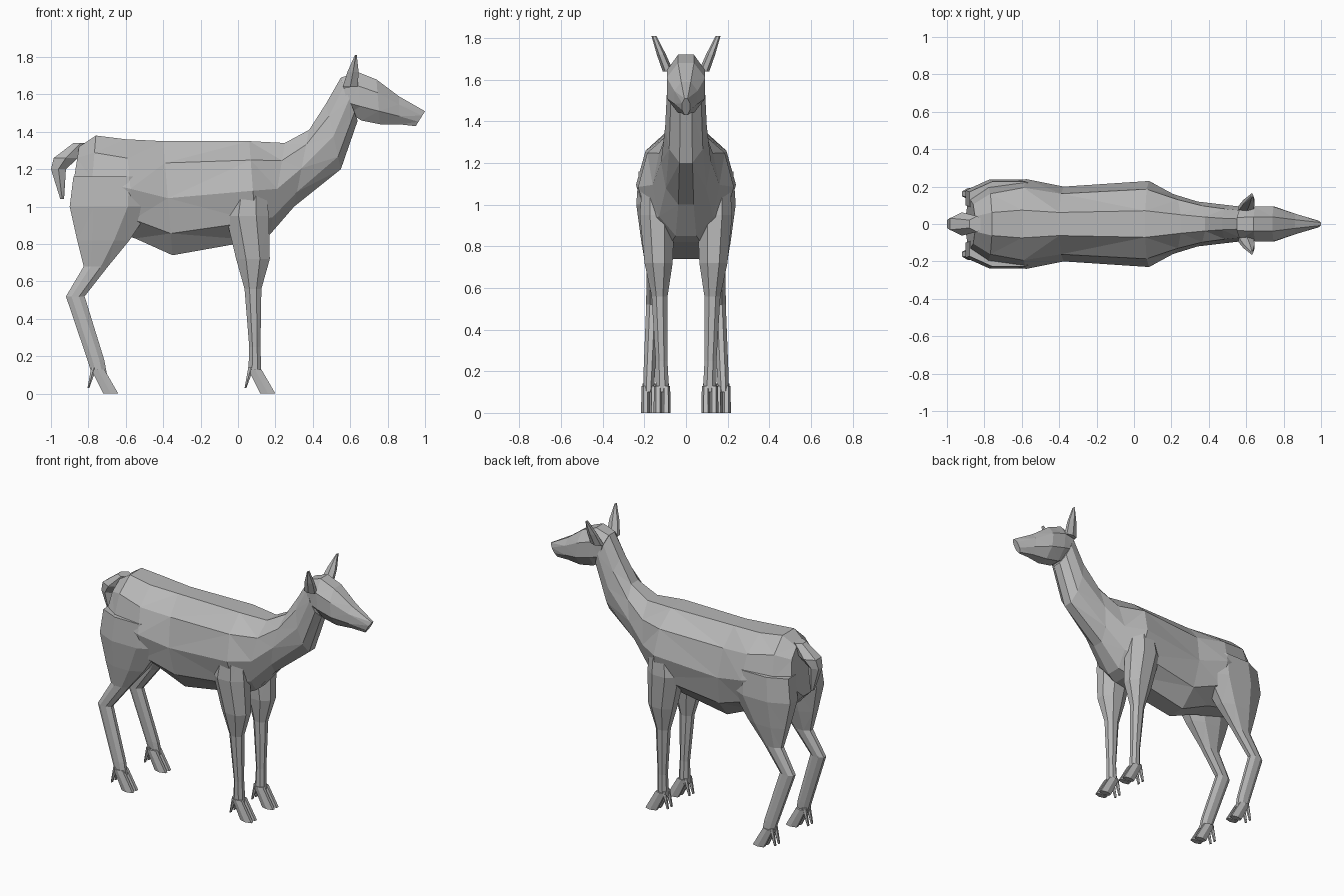
import bpy
import bmesh
from math import pi, sin, cos

cube = bpy.data.objects.get("Cube")
if cube:
    bpy.data.objects.remove(cube, do_unlink=True)

# One plain coat colour
GREY = (.48, .48, .48, 1)
coat = bpy.data.materials.new("grey coat")
coat.use_nodes = True
coat.diffuse_color = GREY
for node in coat.node_tree.nodes:
    if node.type == 'BSDF_PRINCIPLED':
        node.inputs["Base Color"].default_value = GREY


def cross_section(count):
    """Half a faceted oval: (share of half width, share of the way between the two edges)."""
    angles = [pi * (k + .5) / count for k in range(count)]
    half = [(sin(a), (1 - cos(a) / cos(angles[0])) / 2) for a in angles]
    return half + [(-across, along) for across, along in reversed(half)]


def loft(name, rings, count, side=1, offset=0, splay=0):
    """Skin rings of (first edge x, z, second edge x, z, half width).

    The ring centres lie at y = offset + splay * z, mirrored by side.
    """
    bm = bmesh.new()
    outline = cross_section(count)
    loops = []
    for first_x, first_z, second_x, second_z, width in rings:
        centre = offset + splay * first_z
        loop = []
        for across, along in outline:
            x = first_x + (second_x - first_x) * along
            z = first_z + (second_z - first_z) * along
            loop.append(bm.verts.new((x, side * (centre + across * width), z)))
        loops.append(loop)
    for low, high in zip(loops, loops[1:]):
        for i in range(len(outline)):
            bm.faces.new((low[i - 1], low[i], high[i], high[i - 1]))
    bm.faces.new(loops[0])
    bm.faces.new(loops[-1])
    bmesh.ops.triangulate(bm, faces=bm.faces[:])
    bmesh.ops.recalc_face_normals(bm, faces=bm.faces[:])
    mesh = bpy.data.meshes.new(name)
    bm.to_mesh(mesh)
    bm.free()
    mesh.materials.append(coat)
    part = bpy.data.objects.new(name, mesh)
    bpy.context.collection.objects.link(part)


def limb(name, path, count, thickness, side=1, offset=0, splay=0):
    """Level rings along a path of (x, z, depth); the width follows the depth."""
    rings = [(x + depth / 2, z, x - depth / 2, z, .01 + thickness * depth)
             for x, z, depth in path]
    loft(name, rings, count, side, offset, splay)


def foot(label, x, y, side):
    """Two cloven toes in front and two dewclaws behind the ankle."""
    for part, shift in (("inner", -.02), ("outer", .02)):
        limb(f"{label}_{part}_toe", [(x, .13, .07), (x + .07, 0, .08)],
             3, .13, side, y + shift)
        limb(f"{label}_{part}_dewclaw", [(x - .02, .14, .03), (x - .05, .03, .01)],
             3, .1, side, y + shift)


# Torso from the rump forward, then up the neck: back edge, belly edge, half width
loft("torso_and_neck", [
    (-.85, 1.32, -.9, 1, .13),
    (-.76, 1.38, -.8, .9, .2),
    (-.6, 1.36, -.55, .83, .24),
    (-.4, 1.35, -.35, .74, .2),
    (.06, 1.35, .1, .82, .23),
    (.25, 1.34, .17, .85, .16),
    (.38, 1.41, .3, 1, .12),
    (.47, 1.55, .55, 1.2, .1),
    (.55, 1.69, .64, 1.46, .09),
], 5)

# Head, tapering to the muzzle
loft("head", [
    (.55, 1.69, .6, 1.5, .09),
    (.64, 1.72, .66, 1.46, .1),
    (.74, 1.68, .76, 1.44, .1),
    (.86, 1.59, .86, 1.44, .06),
    (1, 1.51, .95, 1.43, .02),
], 4)

# Short drooping tail
limb("tail", [
    (-.84, 1.34, .08),
    (-.92, 1.26, .13),
    (-.96, 1.2, .08),
    (-.94, 1.04, .02),
], 3, .4)

# Legs, feet and ears on both sides
for prefix, side in (("left", 1), ("right", -1)):
    limb(f"{prefix}_hind_leg", [
        (-.67, 1.16, .42),
        (-.68, 1, .44),
        (-.72, .82, .28),
        (-.76, .68, .13),
        (-.87, .52, .1),
        (-.76, .18, .09),
        (-.74, .1, .08),
    ], 4, .22, side, .185, -.045)
    limb(f"{prefix}_front_leg", [
        (.06, 1.13, .17),
        (.05, .95, .23),
        (.08, .72, .18),
        (.08, .56, .09),
        (.09, .25, .06),
        (.09, .1, .07),
    ], 4, .35, side, .11, .03)
    foot(f"{prefix}_hind", -.75, .175, side)
    foot(f"{prefix}_front", .09, .115, side)
    limb(f"{prefix}_ear", [
        (.6, 1.64, .08),
        (.615, 1.72, .06),
        (.63, 1.81, .01),
    ], 3, .2, side, -.57, .4)
